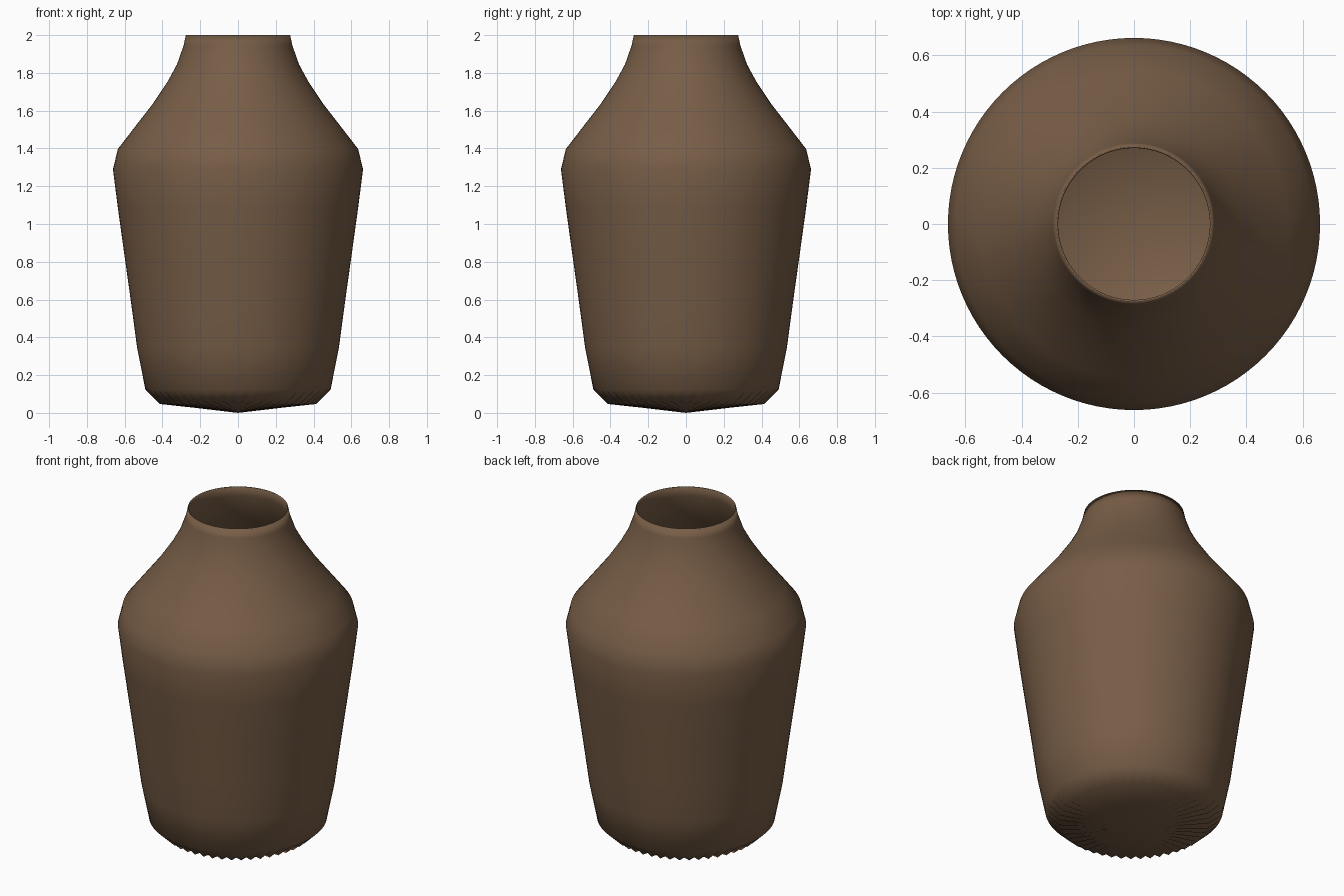
import bpy, bmesh, math

if "Cube" in bpy.data.objects:
    bpy.data.objects.remove(bpy.data.objects["Cube"])

SEG = 96  # two columns per base ripple

# (radius, height, ripple) from underside centre, up the outside, over the lip, down the inside
PROFILE = [
    (0.0, 0.0, 0), (0.22, 0.026, 0.004), (0.413, 0.047, 0.014), (0.49, 0.122, 0),
    (0.534, 0.344, 0), (0.567, 0.59, 0), (0.602, 0.84, 0), (0.636, 1.085, 0),
    (0.662, 1.29, 0), (0.636, 1.397, 0), (0.545, 1.515, 0), (0.452, 1.635, 0),
    (0.372, 1.755, 0), (0.323, 1.845, 0), (0.288, 1.945, 0), (0.276, 2.0, 0),
    (0.27, 1.995, 0), (0.278, 1.94, 0), (0.308, 1.845, 0), (0.357, 1.755, 0),
    (0.437, 1.635, 0), (0.53, 1.515, 0), (0.618, 1.397, 0), (0.643, 1.29, 0),
    (0.582, 0.84, 0), (0.514, 0.344, 0), (0.46, 0.2, 0), (0.38, 0.13, 0),
    (0.27, 0.078, 0), (0.14, 0.042, 0), (0.0, 0.03, 0),
]


def lathe(name, profile, mat):
    bm = bmesh.new()
    rings = []
    for r, z, ripple in profile:
        if r == 0:
            rings.append([bm.verts.new((0, 0, z))] * SEG)
            continue
        ring = []
        for i in range(SEG):
            a = 2 * math.pi * i / SEG
            d = ripple * (i % 2)
            ring.append(bm.verts.new(((r - d * 0.5) * math.cos(a),
                                      (r - d * 0.5) * math.sin(a), z + d)))
        rings.append(ring)
    for lo, hi in zip(rings, rings[1:]):
        for i in range(SEG):
            j = (i + 1) % SEG
            corners = list(dict.fromkeys((lo[i], lo[j], hi[j], hi[i])))
            bm.faces.new(corners).smooth = True
    bmesh.ops.recalc_face_normals(bm, faces=bm.faces)
    mesh = bpy.data.meshes.new(name)
    bm.to_mesh(mesh)
    bm.free()
    mesh.materials.append(mat)
    obj = bpy.data.objects.new(name, mesh)
    bpy.context.collection.objects.link(obj)
    return obj


# Brown clay
clay = bpy.data.materials.new("brown clay")
clay.diffuse_color = (0.185, 0.110, 0.062, 1)
clay.use_nodes = True
clay.node_tree.nodes["Principled BSDF"].inputs["Base Color"].default_value = clay.diffuse_color

# Hollow vase body with rippled base
lathe("vase", PROFILE, clay)
